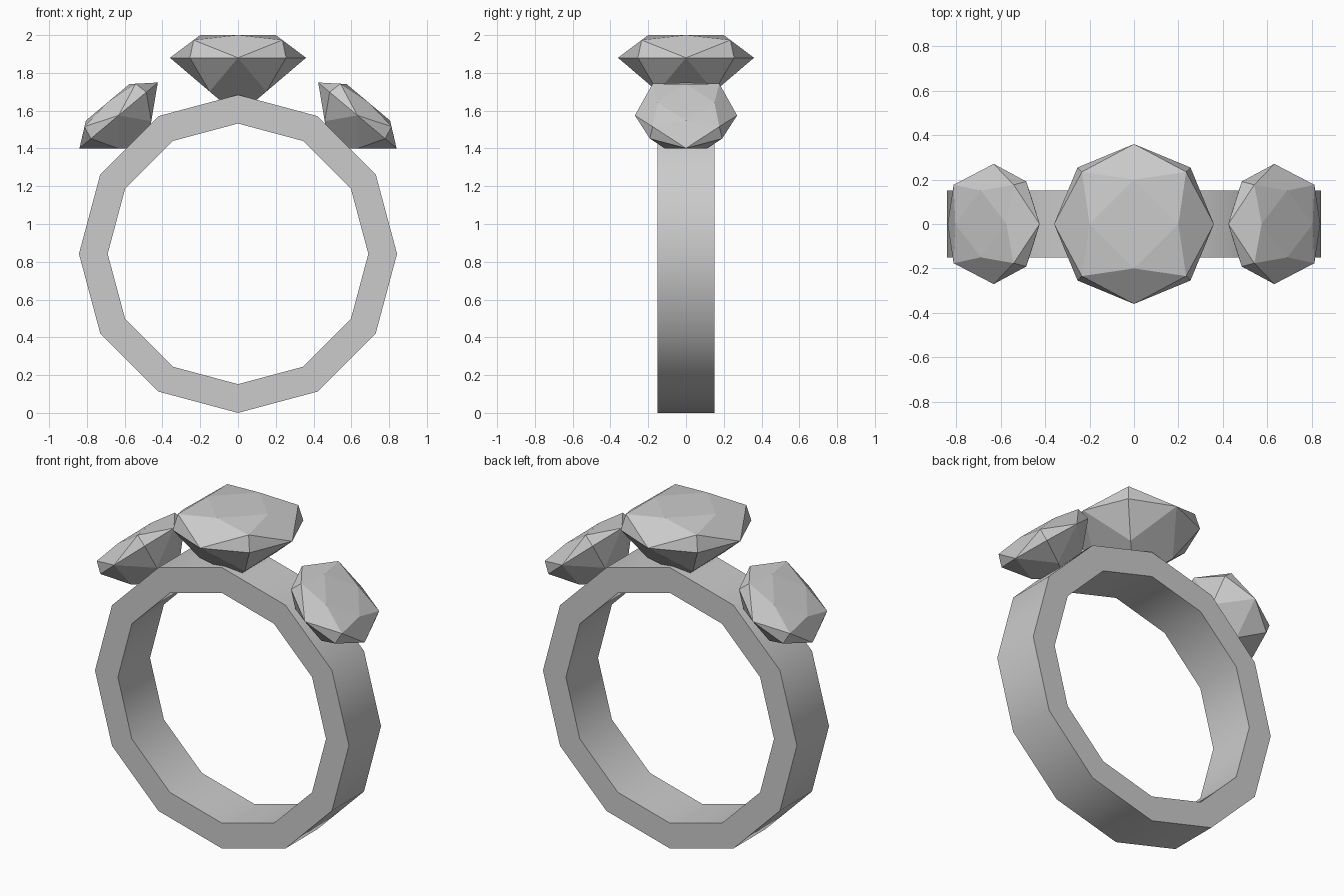
import bpy, bmesh
from math import sin, cos, pi, radians

if "Cube" in bpy.data.objects:
    bpy.data.objects.remove(bpy.data.objects["Cube"])


def finish(name, bm):
    bmesh.ops.recalc_face_normals(bm, faces=bm.faces)
    mesh = bpy.data.meshes.new(name)
    bm.to_mesh(mesh)
    bm.free()
    ob = bpy.data.objects.new(name, mesh)
    bpy.context.collection.objects.link(ob)
    return ob


# Band: twelve-sided hoop with a rectangular section
def make_band(outer=0.842, inner=0.69, half=0.152, sides=12):
    bm = bmesh.new()
    section = [(outer, -half), (outer, half), (inner, half), (inner, -half)]
    rings = []
    for i in range(sides):
        a = 2 * pi * i / sides
        rings.append([bm.verts.new((r * cos(a), y, r * sin(a))) for r, y in section])
    for i in range(sides):
        p, q = rings[i], rings[(i + 1) % sides]
        for j in range(4):
            k = (j + 1) % 4
            bm.faces.new((p[j], p[k], q[k], q[j]))
    ob = finish("band", bm)
    ob.location.z = outer
    bpy.context.view_layer.objects.active = ob
    ob.select_set(True)
    bpy.ops.object.shade_smooth_by_angle(angle=radians(40))
    ob.select_set(False)


# Gem: octagonal girdle, four kite facets above and below, square table
def make_gem(name, location, tilt=0, scale=1):
    bm = bmesh.new()

    def ring4(r, z, turn):
        return [bm.verts.new((r * cos(i * pi / 2 + turn), r * sin(i * pi / 2 + turn), z))
                for i in range(4)]

    girdle = ring4(0.36, 0, 0)
    girdle_diag = ring4(0.36, 0, pi / 4)
    table = ring4(0.2, 0.12, 0)
    crown = ring4(0.332, 0.094, pi / 4)
    pavilion = ring4(0.212, -0.179, pi / 4)
    tip = bm.verts.new((0, 0, -0.306))
    bm.faces.new(table)
    for i in range(4):
        n = (i + 1) % 4
        bm.faces.new((girdle[i], crown[i], table[i], crown[i - 1]))
        bm.faces.new((table[i], crown[i], table[n]))
        bm.faces.new((girdle[i], pavilion[i - 1], tip, pavilion[i]))
        for ring in (crown, pavilion):
            bm.faces.new((girdle[i], girdle_diag[i], ring[i]))
            bm.faces.new((girdle_diag[i], girdle[n], ring[i]))
    ob = finish(name, bm)
    ob.location = location
    ob.rotation_euler.y = radians(tilt)
    ob.scale = (scale,) * 3


make_band()
make_gem("centre_gem", (0, 0, 1.88))
for side, label in ((-1, "left"), (1, "right")):
    make_gem(label + "_gem", (side * 0.632, 0, 1.575), side * 40, 0.752)
